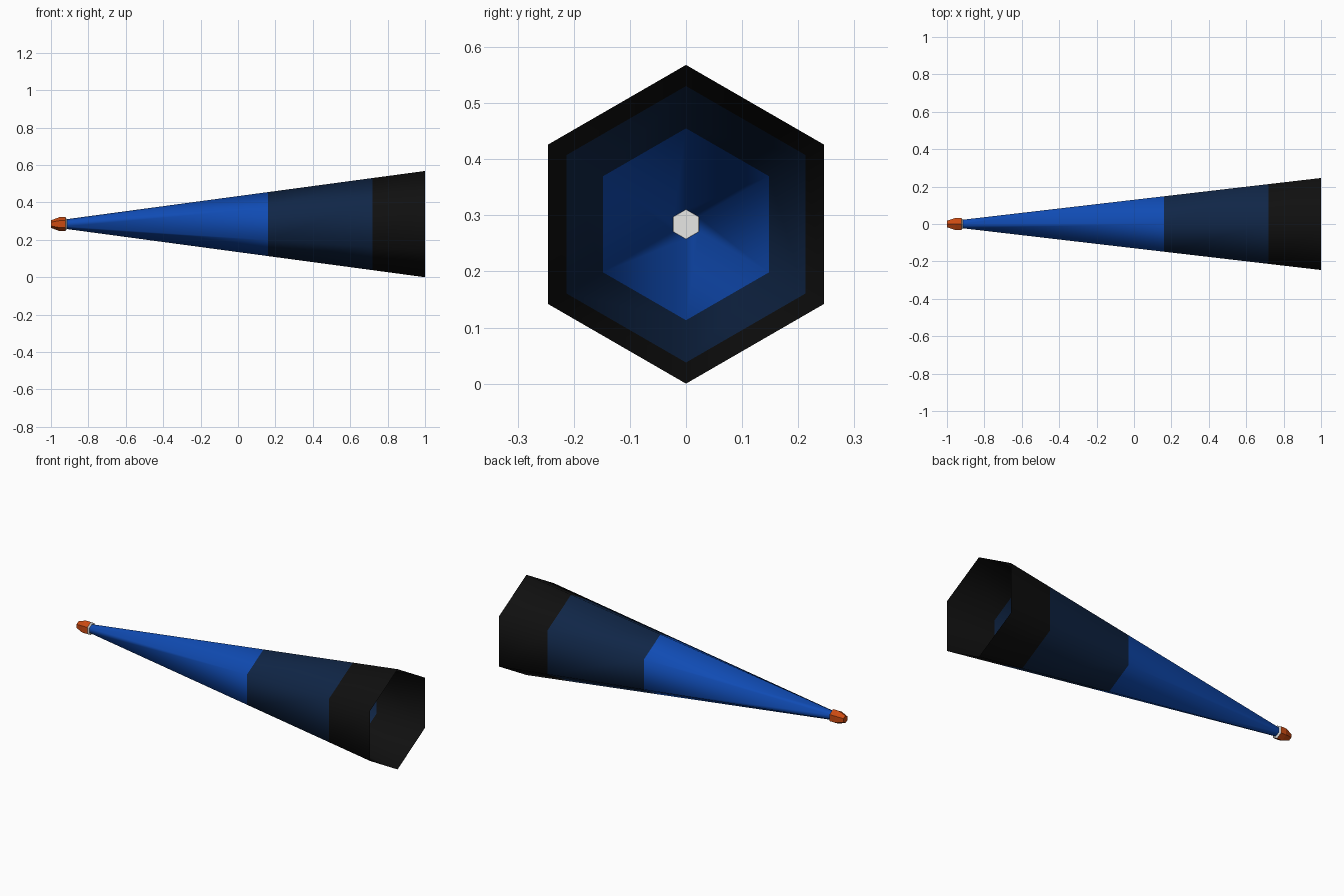
import bpy, bmesh, math

if "Cube" in bpy.data.objects:
    bpy.data.objects.remove(bpy.data.objects["Cube"])

CZ = 0.284  # axis height


def material(name, rgb):
    m = bpy.data.materials.new(name)
    m.diffuse_color = (*rgb, 1)
    m.use_nodes = True
    m.node_tree.nodes["Principled BSDF"].inputs["Base Color"].default_value = m.diffuse_color
    return m


BLUE = material("blue", (0.005, 0.07, 0.45))
NAVY = material("navy", (0.005, 0.019, 0.062))
BLACK = material("black", (0.005, 0.005, 0.005))
ORANGE = material("orange", (0.60, 0.07, 0.006))
WHITE = material("white", (0.8, 0.8, 0.78))


def hex_loft(name, profile, mats, bands, cap_start=False, cap_end=False, smooth=False):
    """Six-sided loft along x; profile holds (x, radius), bands the material per segment."""
    bm = bmesh.new()
    rings = []
    for x, r in profile:
        rings.append([bm.verts.new((x, r * math.sin(i * math.pi / 3),
                                    CZ + r * math.cos(i * math.pi / 3))) for i in range(6)])
    for a, b, mi in zip(rings, rings[1:], bands):
        for i in range(6):
            j = (i + 1) % 6
            f = bm.faces.new((a[i], a[j], b[j], b[i]))
            f.material_index = mi
            f.smooth = smooth
    if cap_start:
        bm.faces.new(rings[0][::-1]).material_index = bands[0]
    if cap_end:
        bm.faces.new(rings[-1]).material_index = bands[-1]
    # point all normals away from the axis / out of the caps
    for f in bm.faces:
        c = f.calc_center_median()
        f.normal_update()
        n = f.normal
        radial = n.y * c.y + n.z * (c.z - CZ)
        axial = n.x * (c.x + 0.95)
        if (axial if len(f.verts) == 6 else radial) < -1e-7:
            f.normal_flip()
    me = bpy.data.meshes.new(name)
    bm.to_mesh(me)
    bm.free()
    for m in mats:
        me.materials.append(m)
    ob = bpy.data.objects.new(name, me)
    bpy.context.collection.objects.link(ob)
    return ob


def cone_r(x):
    return 0.284 - (1 - x) * 0.1345


# Hollow thin-walled cone, open at the wide end, in three colour bands
hex_loft("hollow_cone", [(x, cone_r(x)) for x in (-0.92, 0.16, 0.72, 1.0)],
         [BLUE, NAVY, BLACK], [0, 1, 2], smooth=True)

# Orange nose
hex_loft("nose_tip", [(-1.0, 0.02), (-0.955, 0.037), (-0.922, 0.037)],
         [ORANGE], [0, 0], cap_start=True)

# White backing plug closing the nose and the narrow end of the cone
hex_loft("nose_backing", [(-0.922, 0.037), (-0.915, 0.0262)],
         [WHITE], [0], cap_end=True)
